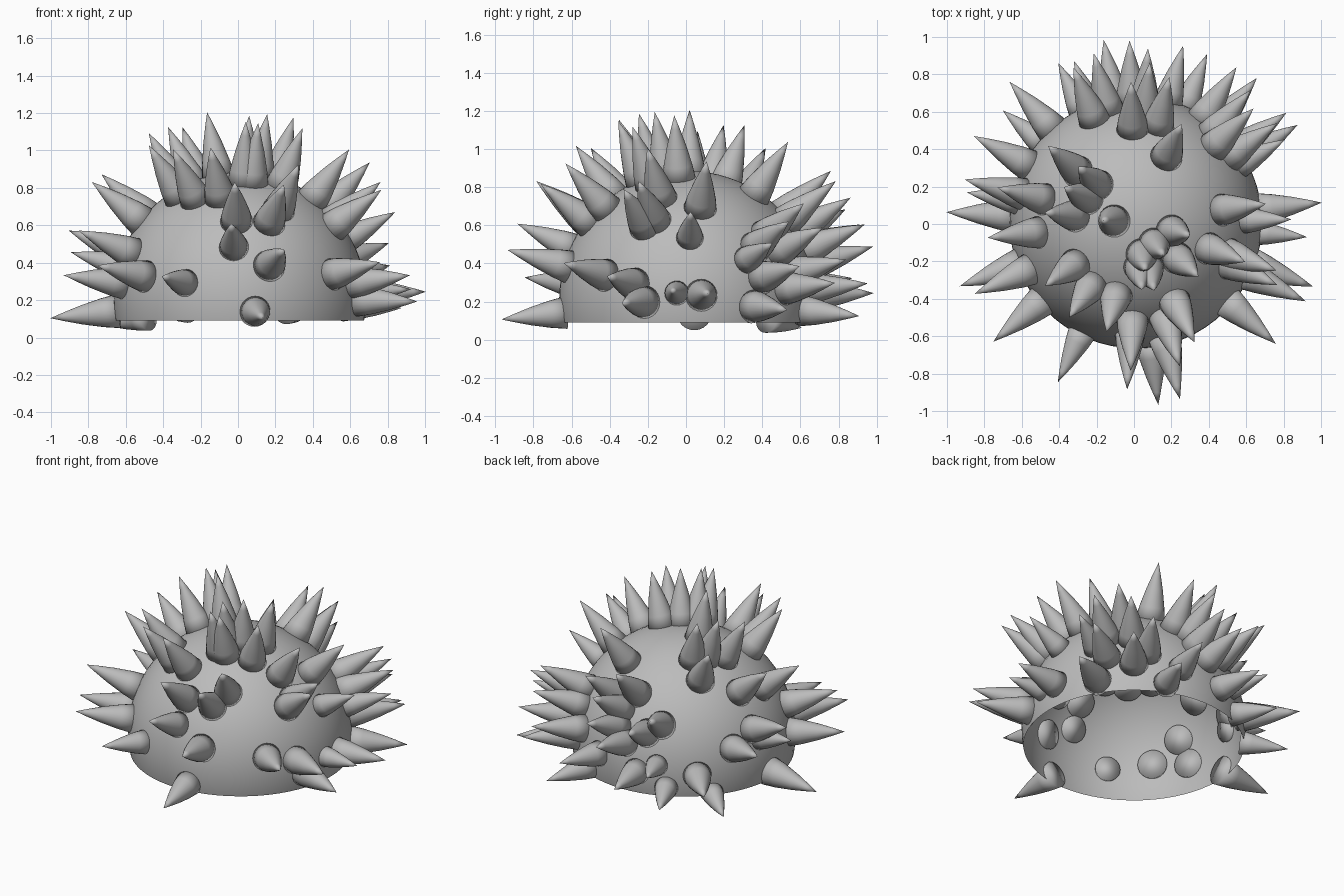
import bpy, bmesh, math
from mathutils import Matrix, Vector

cube = bpy.data.objects.get("Cube")
if cube:
    bpy.data.objects.remove(cube)

CENTRE = Vector((0.01, 0.01, 0.21))
SHELL_RADIUS = 0.675
RIM_HEIGHT = 0.09
SPIKE_START = 0.65
SPIKE_SIDES = 24

grey = bpy.data.materials.new("plain grey")
grey.use_nodes = True
grey.diffuse_color = (0.5, 0.5, 0.5, 1)
grey.node_tree.nodes["Principled BSDF"].inputs["Base Color"].default_value = grey.diffuse_color


def finish(bm, name):
    """Turn a bmesh into a smooth-shaded object."""
    for face in bm.faces:
        face.smooth = True
    mesh = bpy.data.meshes.new(name)
    bm.to_mesh(mesh)
    bm.free()
    mesh.materials.append(grey)
    obj = bpy.data.objects.new(name, mesh)
    bpy.context.collection.objects.link(obj)


def add_spike(bm, azimuth, elevation, reach=1.01):
    """Slightly bulging cone growing straight out of the shell; short ones are thinner."""
    a, e = math.radians(azimuth), math.radians(elevation)
    direction = Vector((math.cos(e) * math.cos(a), math.cos(e) * math.sin(a), math.sin(e)))
    turn = direction.to_track_quat("Z", "Y").to_matrix().to_4x4()
    place = Matrix.Translation(CENTRE) @ turn
    length = reach - SPIKE_START
    # Each ring: share of the length, radius relative to the length
    profile = [(0, 0.25), (0.25, 0.208), (0.55, 0.137), (0.8, 0.064)]
    rings = []
    for share, width in profile:
        ring = []
        for i in range(SPIKE_SIDES):
            t = math.tau * i / SPIKE_SIDES
            radius = width * length
            point = Vector((radius * math.cos(t), radius * math.sin(t), SPIKE_START + share * length))
            ring.append(bm.verts.new(place @ point))
        rings.append(ring)
    tip = bm.verts.new(place @ Vector((0, 0, reach)))
    bm.faces.new(reversed(rings[0]))
    for i in range(SPIKE_SIDES):
        j = (i + 1) % SPIKE_SIDES
        for low, high in zip(rings, rings[1:]):
            bm.faces.new((low[i], low[j], high[j], high[i]))
        bm.faces.new((rings[-1][i], rings[-1][j], tip))


# Open dome, hollow underneath
bm = bmesh.new()
bmesh.ops.create_uvsphere(bm, u_segments=64, v_segments=40, radius=SHELL_RADIUS,
                          matrix=Matrix.Translation(CENTRE))
bmesh.ops.bisect_plane(bm, geom=bm.verts[:] + bm.edges[:] + bm.faces[:],
                       plane_co=(0, 0, RIM_HEIGHT), plane_no=(0, 0, 1), clear_inner=True)
finish(bm, "dome_shell")

# Spikes by region: azimuth and elevation in degrees, sometimes the reach of the tip
regions = {
    "crown_spikes": [(177, 80), (-14, 73), (-50, 77), (-79, 75), (-85, 69), (-75, 68),
                     (-41, 64), (139, 52), (136, 65), (154, 65), (174, 61)],
    "back_spikes": [(100, 2, 0.99), (92, 16), (86, 23), (75, 5, 0.98), (67, -5, 0.98),
                    (116, -5, 0.95), (104, 23), (112, 28), (111, 7, 0.93), (132, 2),
                    (140, -9, 0.94), (92, 42), (85, 32), (77, 38), (65, 55)],
    "back_left_spikes": [(29, 18, 0.96), (31, -3), (36, 10), (50, 5), (49, 22), (57, 12),
                         (35, 24), (44, 30)],
    "left_spikes": [(6, 2, 1), (-5, 3, 0.92), (-20, -1), (-25, 7), (-41, 11), (1, 29, 0.95),
                    (8, 46), (-20, 52), (-19, 38), (-24, 35)],
    "front_spikes": [(-145, 54), (-125, 52), (-105, 53), (-64, 45), (-73, 37), (-76, 15),
                     (-92, 38), (-93, 24, 0.98), (-83, -6, 0.99), (-116, 7, 0.96)],
    "right_spikes": [(-140, 10), (-160, 7), (-156, 21), (-174, 38), (166, 21),
                     (170, 15, 0.95), (166, 41), (152, 14), (177, -6, 1.02)],
}
for name, spikes in regions.items():
    bm = bmesh.new()
    for spike in spikes:
        add_spike(bm, *spike)
    finish(bm, name)
